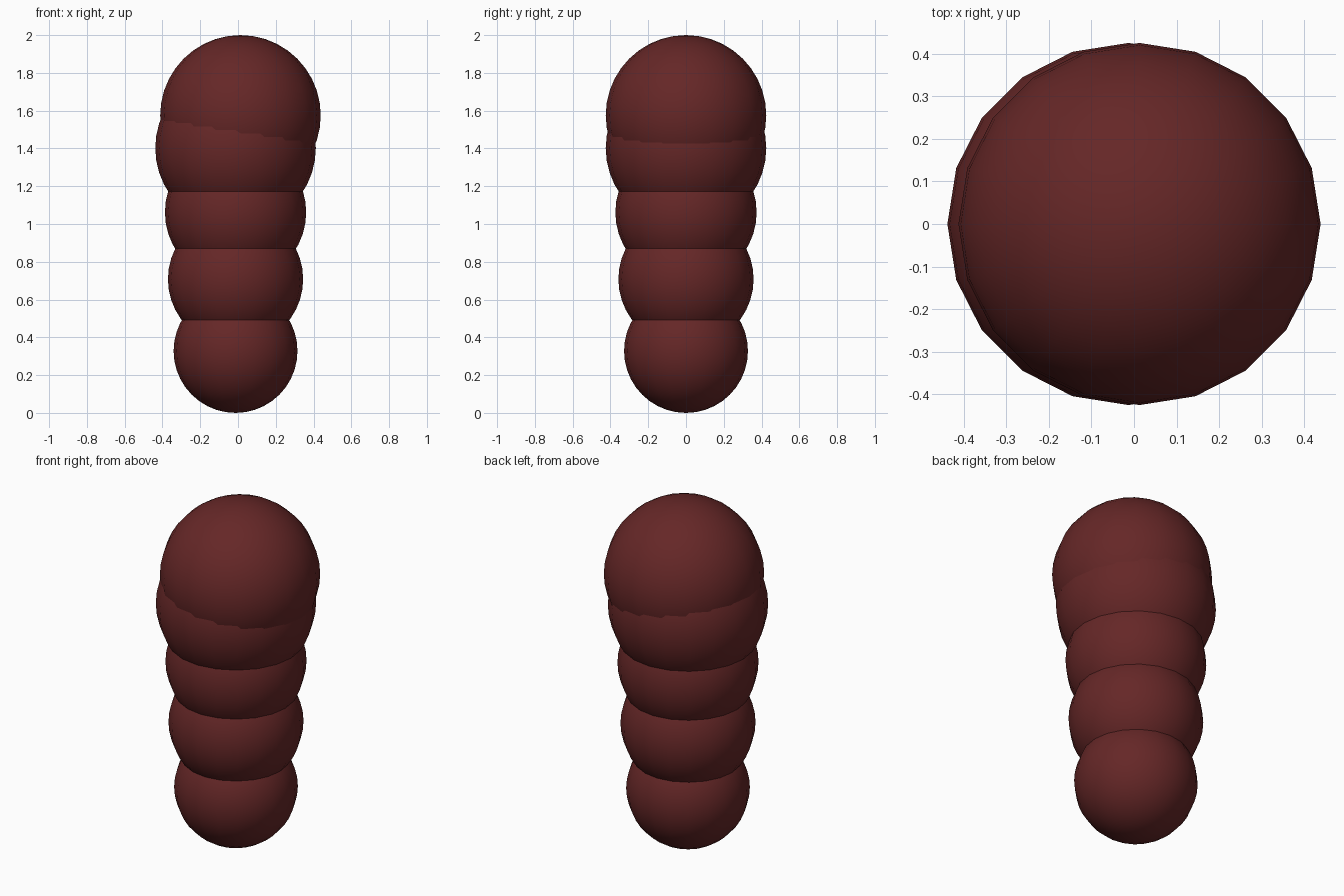
import bpy

if "Cube" in bpy.data.objects:
    bpy.data.objects.remove(bpy.data.objects["Cube"])

# dark red material shared by all segments
mat = bpy.data.materials.new("dark_red")
mat.diffuse_color = (0.13, 0.02, 0.02, 1.0)
mat.use_nodes = True
mat.node_tree.nodes["Principled BSDF"].inputs["Base Color"].default_value = mat.diffuse_color


def ball(name, x, z, r):
    """Smooth 20-sided ball centred on y = 0."""
    bpy.ops.mesh.primitive_uv_sphere_add(segments=20, ring_count=20,
                                         radius=r, location=(x, 0, z))
    ob = bpy.context.object
    ob.name = name
    ob.data.materials.append(mat)
    bpy.ops.object.shade_smooth()


# stacked body segments from the ground up, slightly left of centre
ball("bottom_segment", -0.013, 0.328, 0.328)
ball("lower_segment", -0.013, 0.708, 0.358)
ball("middle_segment", -0.013, 1.062, 0.374)
ball("upper_segment", -0.013, 1.402, 0.425)

# rounded top, slightly right of centre
ball("top_segment", 0.013, 1.575, 0.425)
